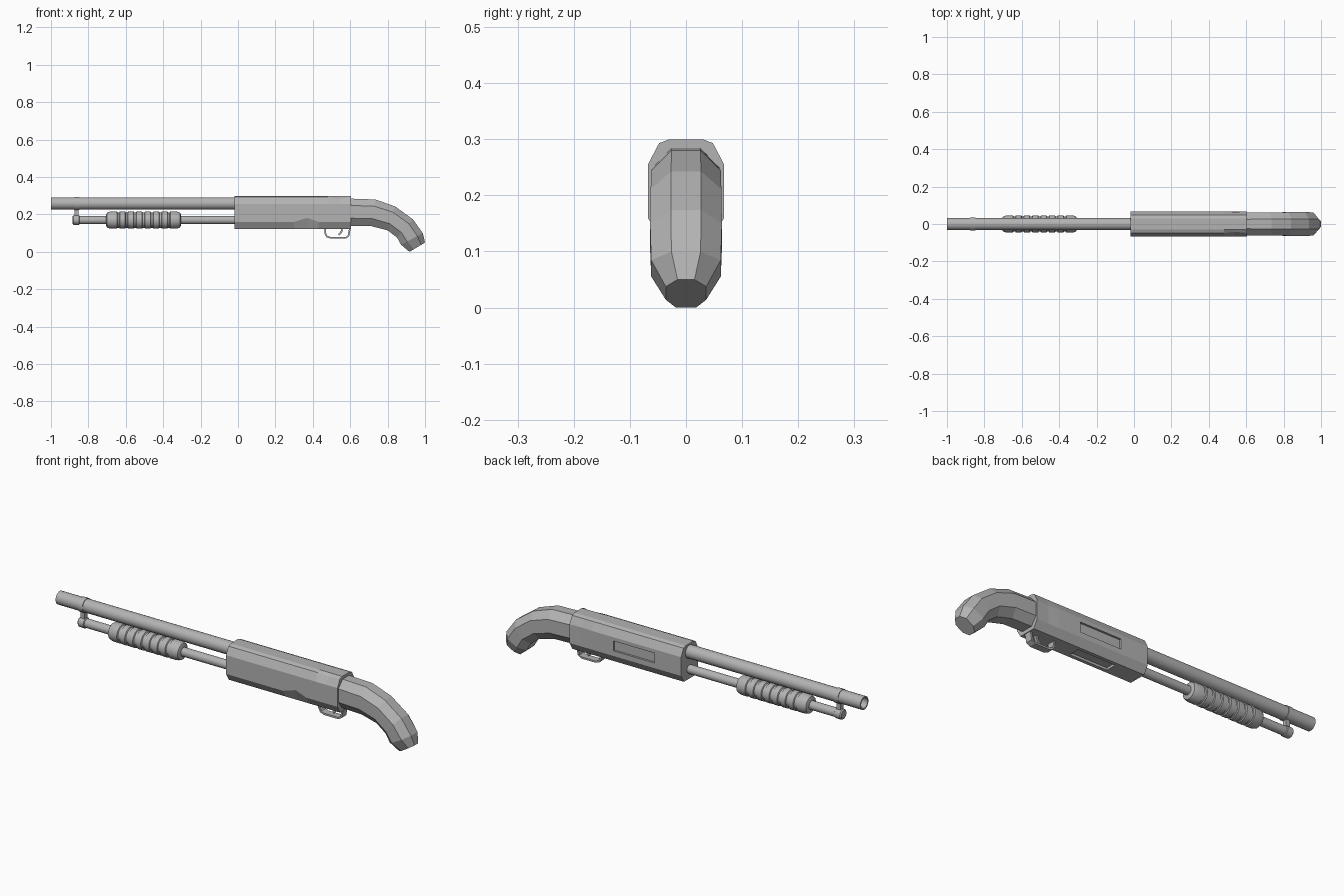
import bpy, bmesh, math
from mathutils import Vector

cube = bpy.data.objects.get("Cube")
if cube:
    bpy.data.objects.remove(cube, do_unlink=True)

GREY = (0.45, 0.45, 0.45, 1)
metal = bpy.data.materials.new("mid_grey")
metal.use_nodes = True
metal.diffuse_color = GREY
metal.node_tree.nodes["Principled BSDF"].inputs["Base Color"].default_value = GREY


def loft(name, rings, closed=False, smooth=False):
    """Skin a list of equal-length vertex rings, capped or closed into a loop."""
    bm = bmesh.new()
    rows = [[bm.verts.new(p) for p in ring] for ring in rings]
    n = len(rows[0])
    pairs = list(zip(rows, rows[1:]))
    if closed:
        pairs.append((rows[-1], rows[0]))
    for a, b in pairs:
        for i in range(n):
            j = (i + 1) % n
            bm.faces.new((a[i], a[j], b[j], b[i]))
    if not closed:
        bm.faces.new(rows[0])
        bm.faces.new(rows[-1])
    bmesh.ops.recalc_face_normals(bm, faces=bm.faces[:])
    mesh = bpy.data.meshes.new(name)
    bm.to_mesh(mesh)
    bm.free()
    mesh.materials.append(metal)
    ob = bpy.data.objects.new(name, mesh)
    bpy.context.collection.objects.link(ob)
    if smooth:
        bpy.ops.object.select_all(action='DESELECT')
        ob.select_set(True)
        bpy.context.view_layer.objects.active = ob
        bpy.ops.object.shade_smooth_by_angle(angle=math.radians(35))
    return ob


def lathe(name, profile, z, sides=20, closed=False):
    """Turn (x, radius) points about a lengthwise axis at height z."""
    angles = [math.tau * (i + 0.5) / sides for i in range(sides)]
    rings = [[(x, r * math.cos(a), z + r * math.sin(a)) for a in angles]
             for x, r in profile]
    return loft(name, rings, closed, True)


def box(name, x, y, z):
    return loft(name, [[(px, y[0], z[0]), (px, y[1], z[0]),
                        (px, y[1], z[1]), (px, y[0], z[1])] for px in x])


# Barrel with an open bore, and the magazine tube beneath it
BARREL_Z, TUBE_Z = 0.259, 0.17
lathe("barrel", [(-1, 0.033), (0, 0.033), (0, 0.026), (-1, 0.026)], BARREL_Z, closed=True)
lathe("magazine_tube", [(-0.87, 0.022), (0, 0.022)], TUBE_Z)
lathe("magazine_cap", [(-0.885, 0.021), (-0.88, 0.026), (-0.85, 0.026), (-0.847, 0.022)], TUBE_Z)

# Clamp joining the tube to the barrel
lathe("barrel_band", [(-0.876, 0.036), (-0.848, 0.036), (-0.848, 0.031), (-0.876, 0.031)],
      BARREL_Z, closed=True)
box("clamp_post", (-0.874, -0.852), (-0.011, 0.011), (0.185, 0.232))

# Ribbed pump
pump = [(-0.705, 0.03), (-0.70, 0.041), (-0.685, 0.046)]
for k in range(7):
    x = -0.64 + 0.045 * k
    pump += [(x - 0.008, 0.047), (x - 0.005, 0.042), (x + 0.005, 0.042), (x + 0.008, 0.047)]
pump += [(-0.325, 0.046), (-0.31, 0.041), (-0.305, 0.03)]
lathe("pump", pump, TUBE_Z, 16)

# Receiver: chamfered block with worn, chipped edges
half = [(0.03, 0.3), (0.048, 0.293), (0.068, 0.255), (0.068, 0.16), (0.045, 0.122)]
rings = []
for x in (-0.02, 0.3, 0.37, 0.43, 0.48, 0.54, 0.605):
    ring = [Vector((x, y, z)) for y, z in half]
    ring += [Vector((x, -y, z)) for y, z in reversed(half)]
    if x == 0.37:
        ring[6].z += 0.022
    if x == 0.54:
        ring[8] += Vector((0, 0.006, -0.008))
        ring[2].y -= 0.004
    rings.append(ring)
receiver = loft("receiver", rings)

# Shallow ejection port on the left side and loading slot below
cutters = [box("ejection_port_cutter", (0.13, 0.36), (0.058, 0.09), (0.186, 0.236)),
           box("loading_slot_cutter", (0.13, 0.34), (-0.028, 0.028), (0.1, 0.134))]
for cutter in cutters:
    cutter.hide_render = True
    cutter.display_type = 'WIRE'
    mod = receiver.modifiers.new(cutter.name, 'BOOLEAN')
    mod.operation = 'DIFFERENCE'
    mod.solver = 'EXACT'
    mod.object = cutter
bpy.context.view_layer.objects.active = receiver
for mod in list(receiver.modifiers):
    bpy.ops.object.modifier_apply(modifier=mod.name)
for cutter in cutters:
    bpy.data.objects.remove(cutter, do_unlink=True)

# Curved faceted grip: top point, bottom point, half width
sections = [((0.59, 0.285), (0.59, 0.14), 0.06), ((0.735, 0.28), (0.715, 0.137), 0.062),
            ((0.84, 0.243), (0.8, 0.115), 0.063), ((0.935, 0.174), (0.85, 0.077), 0.064),
            ((0.988, 0.1), (0.872, 0.038), 0.062), ((1.0, 0.05), (0.917, 0.0), 0.036)]
outline = [(0.42, 1), (1, 0.75), (1, 0.28), (0.5, 0)]
outline += [(-w, f) for w, f in reversed(outline)]
rings = []
for top, bottom, width in sections:
    t, b = Vector((top[0], 0, top[1])), Vector((bottom[0], 0, bottom[1]))
    rings.append([b.lerp(t, f) + Vector((0, w * width, 0)) for w, f in outline])
loft("grip", rings)


def strap(name, path, thick, wide):
    """Sweep a flat strip along a path of (x, z) points."""
    pts = [Vector((x, 0, z)) for x, z in path]
    rings = []
    for i, p in enumerate(pts):
        d = (pts[min(i + 1, len(pts) - 1)] - pts[max(i - 1, 0)]).normalized()
        n = Vector((-d.z, 0, d.x)) * thick / 2
        s = Vector((0, wide / 2, 0))
        rings.append([p + n + s, p + n - s, p - n - s, p - n + s])
    return loft(name, rings)


# Trigger guard and trigger
strap("trigger_guard", [(0.465, 0.13), (0.467, 0.098), (0.476, 0.082), (0.495, 0.075),
                        (0.575, 0.075), (0.59, 0.084), (0.602, 0.145)], 0.009, 0.036)
strap("trigger", [(0.555, 0.135), (0.555, 0.113), (0.548, 0.1), (0.538, 0.09)], 0.01, 0.014)
